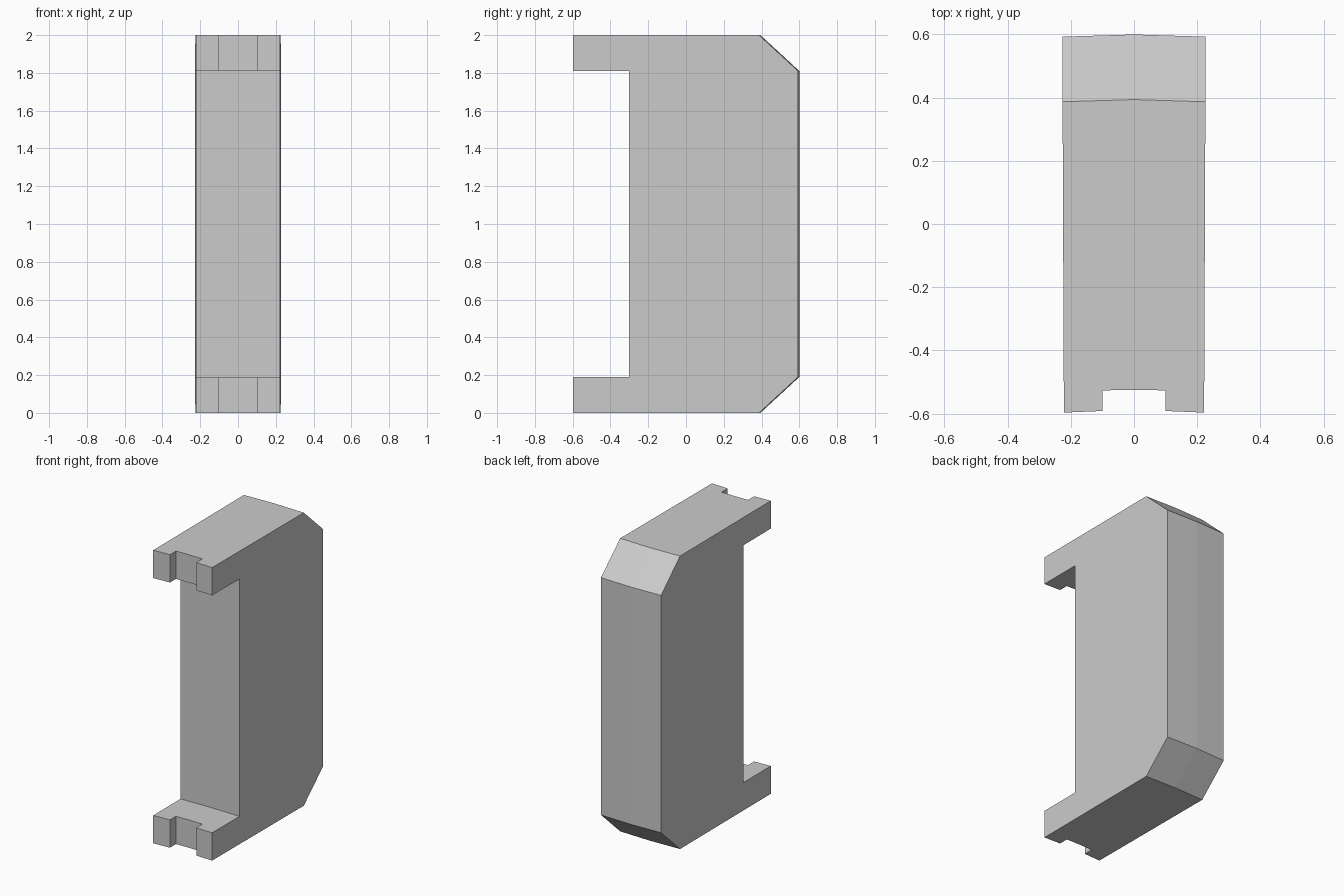
import bpy, bmesh

if "Cube" in bpy.data.objects:
    bpy.data.objects.remove(bpy.data.objects["Cube"])


def half_width(y):
    # sides taper slightly towards the front
    return 0.2245 + 0.0042 * y


def sweep(name, rows):
    # skin a solid through matching cross-sections lying along x
    bm = bmesh.new()
    loops = [[bm.verts.new(p) for p in row] for row in rows]
    n = len(loops[0])
    for a, b in zip(loops, loops[1:]):
        for i in range(n):
            j = (i + 1) % n
            bm.faces.new((a[i], a[j], b[j], b[i]))
    bm.faces.new(loops[0])
    bm.faces.new(loops[-1])
    bmesh.ops.recalc_face_normals(bm, faces=bm.faces)
    mesh = bpy.data.meshes.new(name)
    bm.to_mesh(mesh)
    bm.free()
    obj = bpy.data.objects.new(name, mesh)
    bpy.context.collection.objects.link(obj)
    return obj


# main channel body: C profile with chamfered back, gently bowed across x
lower = [(-0.525, 0.19), (-0.525, 0.0), (0.394, 0.0), (0.6, 0.19)]
profile = [(-0.298, 0.19)] + lower
profile += [(y, 2 - z) for y, z in reversed(profile)]
rows = []
for side in (-1, 0, 1):
    row = []
    for y, z in profile:
        bow = 0.004 if y < 0 else 0.007
        yy = y - bow * abs(side)
        row.append((side * half_width(yy), yy, z))
    rows.append(row)
sweep("channel_body", rows)

# four front tabs, leaving a central notch in each flange
for level, z0 in (("lower", 0.0), ("upper", 1.81)):
    for side_name, s in (("left", -1), ("right", 1)):
        z1 = z0 + 0.19
        tab = []
        for outer, front, back in ((False, -0.592, -0.5267), (True, -0.597, -0.529)):
            row = []
            for y, z in ((front, z0), (back, z0), (back, z1), (front, z1)):
                row.append((s * (half_width(y) if outer else 0.1), y, z))
            tab.append(row)
        sweep(f"{level}_{side_name}_tab", tab)
